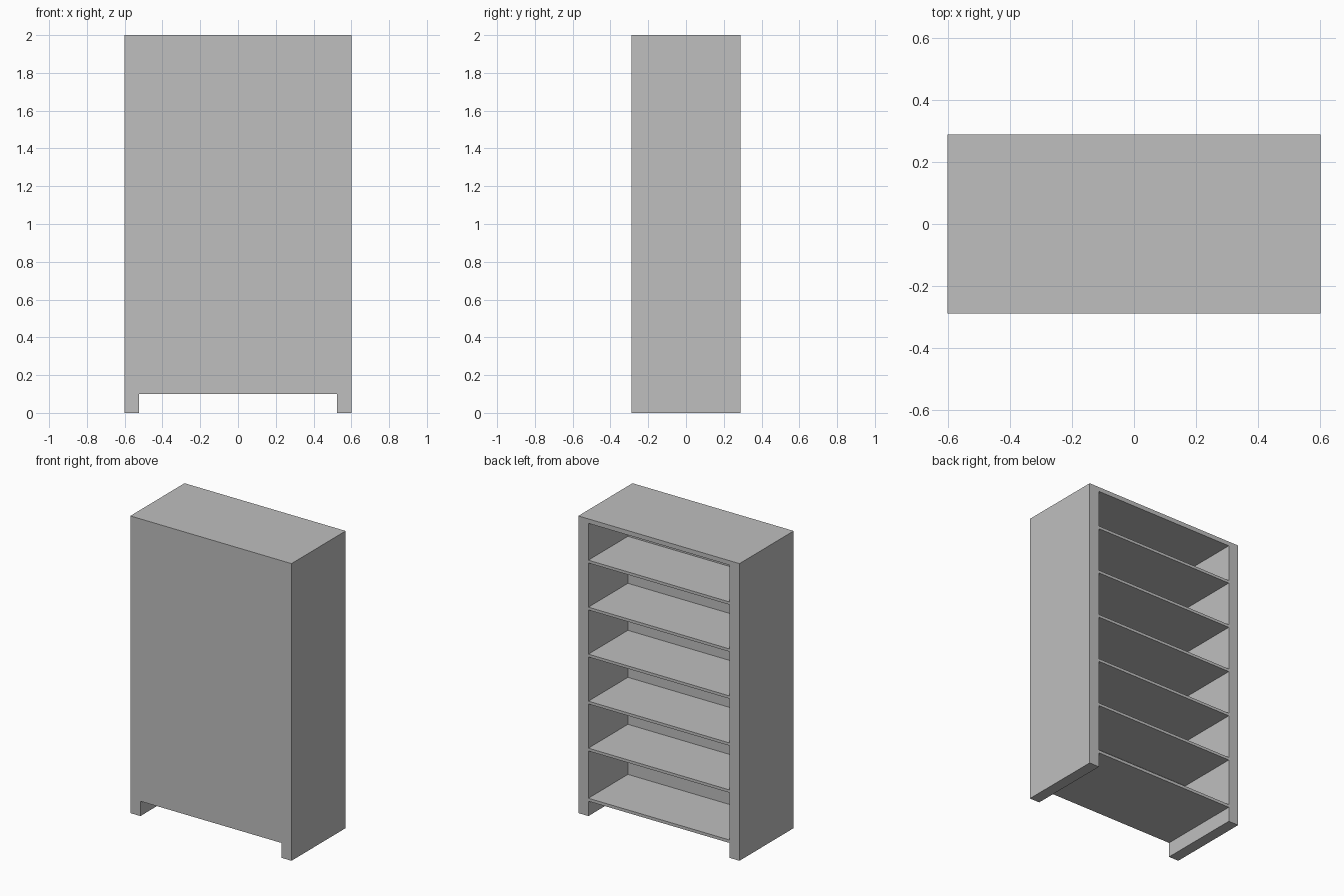
import bpy

cube = bpy.data.objects.get("Cube")
if cube:
    bpy.data.objects.remove(cube, do_unlink=True)

# Overall cabinet dimensions
HALF_W, HALF_D, HEIGHT = 0.6, 0.288, 2.0
INNER_X = 0.525      # inner face of the side panels
INNER_Y = -0.132     # inner face of the thick front panel
FLOOR_Z = 0.1        # underside of the body between the feet
SHELF_T = 0.019

grey = bpy.data.materials.new("plain_grey")
grey.use_nodes = True
colour = (0.52, 0.52, 0.52, 1)
grey.diffuse_color = colour
grey.node_tree.nodes["Principled BSDF"].inputs["Base Color"].default_value = colour


def board(name, low, high):
    """Rectangular board spanning two opposite corners."""
    bpy.ops.mesh.primitive_cube_add(size=1)
    obj = bpy.context.object
    obj.name = name
    obj.location = [(a + b) / 2 for a, b in zip(low, high)]
    obj.scale = [b - a for a, b in zip(low, high)]
    bpy.ops.object.transform_apply(location=True, rotation=False, scale=True)
    obj.data.materials.append(grey)
    return obj


# Full-height side panels, whose lower ends form the feet
board("left_side", (INNER_X, -HALF_D, 0), (HALF_W, HALF_D, HEIGHT))
board("right_side", (-HALF_W, -HALF_D, 0), (-INNER_X, HALF_D, HEIGHT))

# Closed front panel
board("front_panel", (-INNER_X, -HALF_D, FLOOR_Z), (INNER_X, INNER_Y, HEIGHT))


def level(name, bottom, top):
    """Horizontal board between the sides, flush with the open rear."""
    board(name, (-INNER_X, INNER_Y, bottom), (INNER_X, HALF_D, top))


# Top, bottom and evenly spaced shelves
level("top_board", 1.97, HEIGHT)
level("bottom_board", FLOOR_Z, 0.12)
for i in range(5):
    z = 0.457 + 0.3163 * i
    level(f"shelf_{i + 1}", z - SHELF_T, z)
